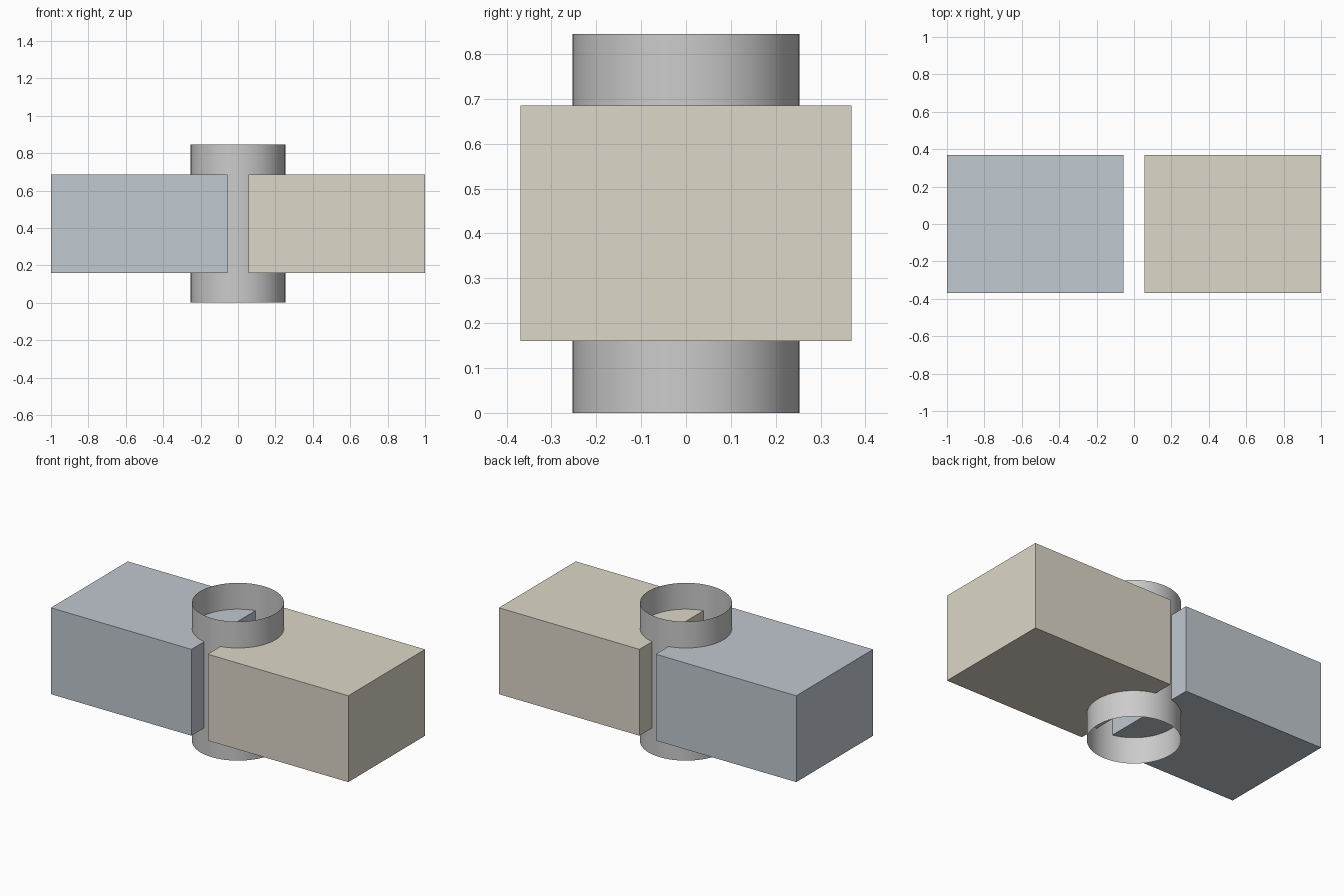
import bpy

if "Cube" in bpy.data.objects:
    bpy.data.objects.remove(bpy.data.objects["Cube"])

HEIGHT = 0.845
BOX_Z = (0.16, 0.685)
BOX_X = (0.055, 1.0)
HALF_DEPTH = 0.369
RADIUS = 0.253


def material(name, rgb):
    mat = bpy.data.materials.new(name)
    mat.diffuse_color = (*rgb, 1)
    mat.use_nodes = True
    mat.node_tree.nodes["Principled BSDF"].inputs["Base Color"].default_value = mat.diffuse_color
    return mat


def block(name, side, mat):
    size = (BOX_X[1] - BOX_X[0], 2 * HALF_DEPTH, BOX_Z[1] - BOX_Z[0])
    bpy.ops.mesh.primitive_cube_add(
        size=1, location=(side * sum(BOX_X) / 2, 0, sum(BOX_Z) / 2))
    obj = bpy.context.object
    obj.name = name
    obj.scale = size
    bpy.ops.object.transform_apply(location=False, rotation=False, scale=True)
    obj.data.materials.append(mat)


# Two mirrored blocks with a narrow gap between them
block("left_block", -1, material("blue_grey", (0.53, 0.58, 0.63)))
block("right_block", 1, material("tan", (0.72, 0.68, 0.58)))

# Open thin-walled sleeve running through both blocks
bpy.ops.mesh.primitive_cylinder_add(
    vertices=64, radius=RADIUS, depth=HEIGHT, end_fill_type='NOTHING',
    location=(0, 0, HEIGHT / 2))
bpy.context.object.name = "centre_sleeve"
bpy.ops.object.shade_smooth_by_angle()
